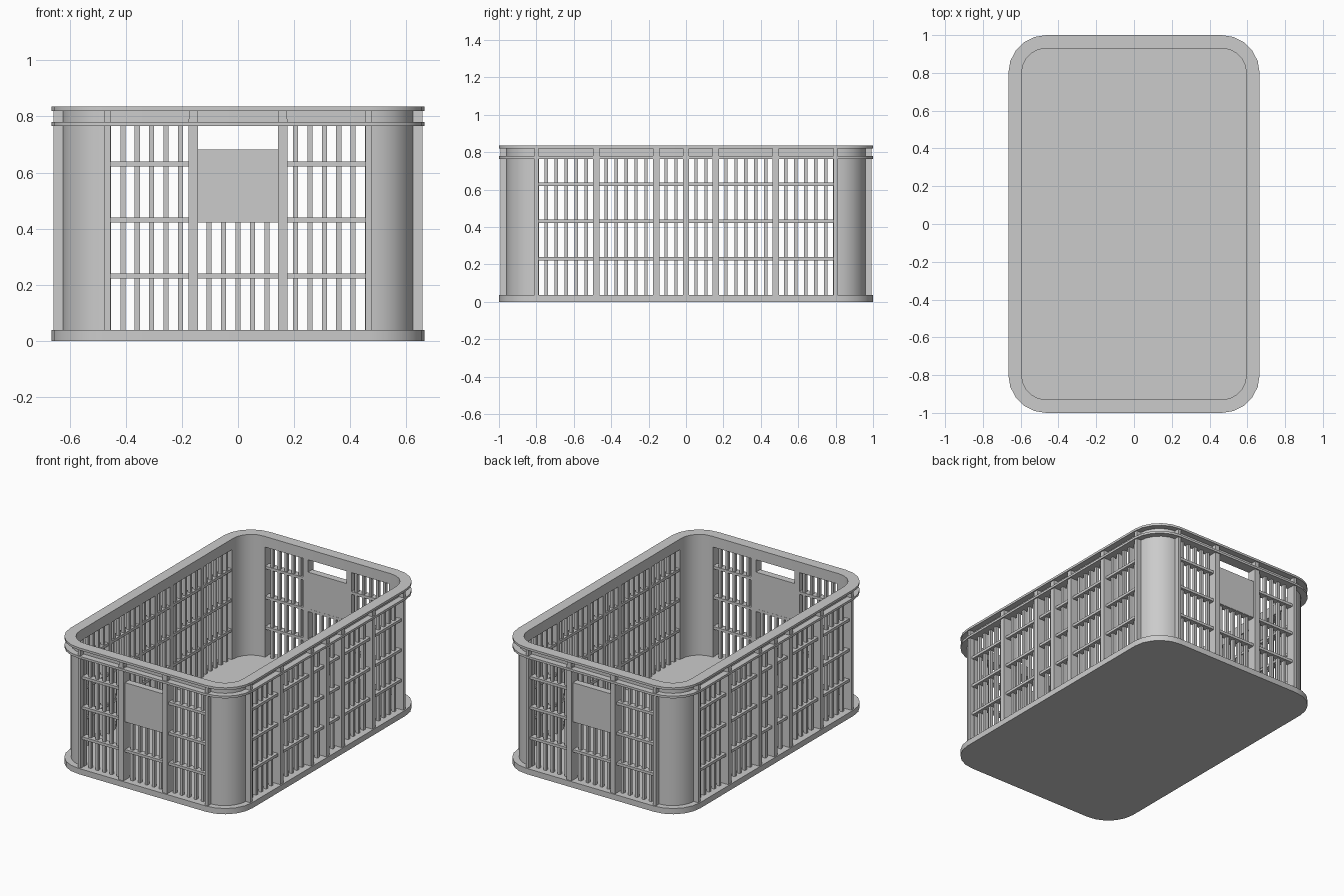
import bpy, bmesh, math

if "Cube" in bpy.data.objects:
    bpy.data.objects.remove(bpy.data.objects["Cube"])

CX, CY = 0.465, 0.80        # corner arc centres
IR = 0.13                   # inner corner radius (offset d = 0)
IX, IY = CX + IR, CY + IR   # inner wall faces
TOP = 0.79                  # where ribs and bars end, inside the rim


def finish(name, bm, smooth=False):
    bmesh.ops.recalc_face_normals(bm, faces=bm.faces[:])
    me = bpy.data.meshes.new(name)
    bm.to_mesh(me)
    bm.free()
    ob = bpy.data.objects.new(name, me)
    bpy.context.collection.objects.link(ob)
    if smooth:
        bpy.ops.object.select_all(action='DESELECT')
        ob.select_set(True)
        bpy.context.view_layer.objects.active = ob
        bpy.ops.object.shade_smooth_by_angle(angle=math.radians(30))
    return ob


def arc(d, seg=5):
    r = IR + d
    return [(CX + r * math.cos(i * math.pi / 2 / seg),
             CY + r * math.sin(i * math.pi / 2 / seg)) for i in range(seg + 1)]


def outline(d):
    a = arc(d)
    return (a + [(-x, y) for x, y in reversed(a)] + [(-x, -y) for x, y in a]
            + [(x, -y) for x, y in reversed(a)])


def prism(bm, pts, z0, z1):
    lo = [bm.verts.new((x, y, z0)) for x, y in pts]
    hi = [bm.verts.new((x, y, z1)) for x, y in pts]
    n = len(pts)
    bm.faces.new(lo)
    bm.faces.new(hi)
    for i in range(n):
        j = (i + 1) % n
        bm.faces.new((lo[i], lo[j], hi[j], hi[i]))


def wall_box(bm, side, u0, u1, d0, d1, z0, z1):
    """Box on both opposite walls; u runs along the wall, d outward."""
    for s in (-1, 1):
        if side == 'end':
            a, b = s * (IY + d0), s * (IY + d1)
            pts = [(u0, a), (u1, a), (u1, b), (u0, b)]
        else:
            a, b = s * (IX + d0), s * (IX + d1)
            pts = [(a, u0), (a, u1), (b, u1), (b, u0)]
        prism(bm, pts, z0, z1)


# floor slab
bm = bmesh.new()
prism(bm, outline(0.07), 0, 0.038)
finish("floor", bm, True)

# double-flanged rim swept around the rounded rectangle
profile = [(0, 0.765), (0.07, 0.765), (0.07, 0.78), (0.03, 0.78),
           (0.03, 0.82), (0.07, 0.82), (0.07, 0.835), (0, 0.835)]
bm = bmesh.new()
loops = [[bm.verts.new((x, y, z)) for x, y in outline(d)] for d, z in profile]
for k, a in enumerate(loops):
    b = loops[(k + 1) % len(loops)]
    for i in range(len(a)):
        j = (i + 1) % len(a)
        bm.faces.new((a[i], a[j], b[j], b[i]))
finish("rim", bm, True)

# curved corner posts
post = ([(IX + 0.03, 0.787)] + arc(0.03) + [(0.453, IY + 0.03), (0.453, IY)]
        + arc(0)[::-1] + [(IX, 0.787)])
bm = bmesh.new()
for sx in (-1, 1):
    for sy in (-1, 1):
        prism(bm, [(sx * x, sy * y) for x, y in post], 0.03, 0.77)
finish("corner_posts", bm, True)

# thick outer ribs
bm = bmesh.new()
for s in (-1, 1):
    wall_box(bm, 'end', s * 0.142, s * 0.177, 0.001, 0.062, 0.03, TOP)
    wall_box(bm, 'end', s * 0.455, s * 0.475, 0.01, 0.062, 0.03, 0.825)
    wall_box(bm, 'end', s * 0.144, s * 0.175, 0.02, 0.062, 0.775, 0.825)
    wall_box(bm, 'side', s * 0.789, s * 0.81, 0.01, 0.062, 0.03, 0.825)
for c in (-0.48, -0.16, 0, 0.16, 0.48):
    wall_box(bm, 'side', c - 0.017, c + 0.017, 0.001, 0.062, 0.03, 0.77)
    wall_box(bm, 'side', c - 0.017, c + 0.017, 0.02, 0.062, 0.775, 0.825)
finish("ribs", bm)

# thin vertical bars
bm = bmesh.new()
for k in range(-14, 15):
    if k not in (-9, -3, 0, 3, 9):
        c = k * 0.0534
        wall_box(bm, 'side', c - 0.009, c + 0.009, 0.008, 0.03, 0.03, 0.77)
for k in range(-8, 9):
    if abs(k) != 3:
        c = k * 0.0513
        wall_box(bm, 'end', c - 0.009, c + 0.009, 0.008, 0.03, 0.03,
                 0.43 if abs(k) < 3 else 0.77)
finish("vertical_bars", bm)

# horizontal bars
bm = bmesh.new()
for z in (0.231, 0.431, 0.63):
    wall_box(bm, 'side', -0.795, 0.795, 0.002, 0.046, z - 0.009, z + 0.009)
    if z < 0.6:
        wall_box(bm, 'end', -0.46, 0.46, 0.002, 0.046, z - 0.009, z + 0.009)
    else:
        for s in (-1, 1):
            wall_box(bm, 'end', s * 0.15, s * 0.46, 0.002, 0.046, z - 0.009, z + 0.009)
finish("horizontal_bars", bm)

# plain panels below the hand holes
bm = bmesh.new()
wall_box(bm, 'end', -0.15, 0.15, 0.003, 0.048, 0.424, 0.682)
finish("handle_panels", bm)
